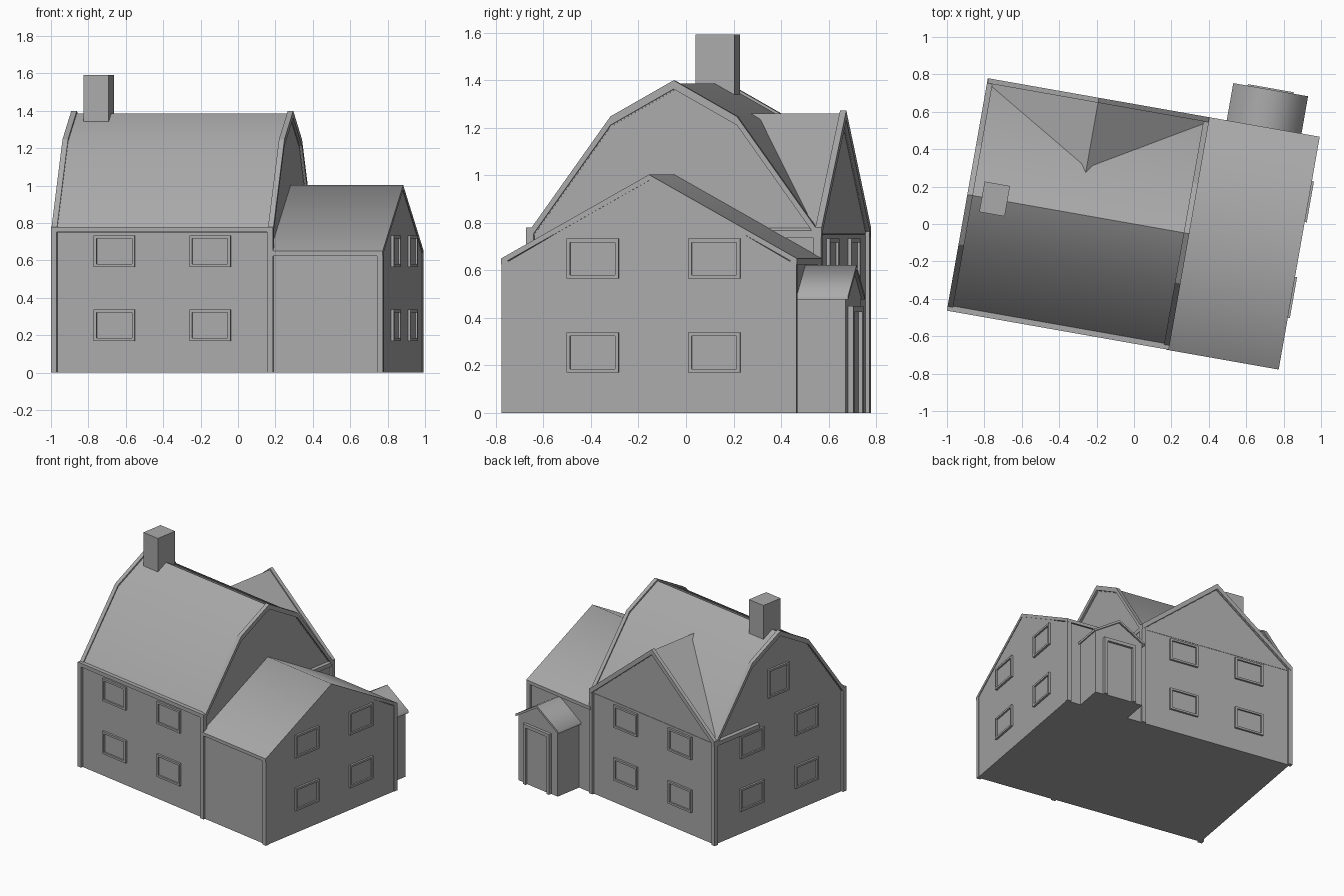
import bpy, bmesh, math
from mathutils import Matrix

cube = bpy.data.objects.get("Cube")
if cube:
    bpy.data.objects.remove(cube, do_unlink=True)

GREY = bpy.data.materials.new("plain grey")
GREY.use_nodes = True
GREY.diffuse_color = (0.4, 0.4, 0.4, 1)
GREY.node_tree.nodes["Principled BSDF"].inputs["Base Color"].default_value = (0.4, 0.4, 0.4, 1)

# The whole house stands turned on its plot
TURN = Matrix.Rotation(math.radians(-10), 4, 'Z')


def finish(name, bm, smooth=None):
    bmesh.ops.recalc_face_normals(bm, faces=bm.faces[:])
    bm.transform(TURN)
    mesh = bpy.data.meshes.new(name)
    bm.to_mesh(mesh)
    bm.free()
    mesh.materials.append(GREY)
    ob = bpy.data.objects.new(name, mesh)
    bpy.context.collection.objects.link(ob)
    if smooth:
        bpy.ops.object.select_all(action='DESELECT')
        ob.select_set(True)
        bpy.context.view_layer.objects.active = ob
        bpy.ops.object.shade_smooth_by_angle(angle=math.radians(smooth))
    return ob


def prism(name, profile, axis, start, end, smooth=None):
    """Extrude a (side, height) profile along the x or y axis."""
    bm = bmesh.new()
    rings = []
    for t in (start, end):
        rings.append([bm.verts.new((t, s, z) if axis == 'x' else (s, t, z)) for s, z in profile])
    a, b = rings
    bm.faces.new(a)
    bm.faces.new(b[::-1])
    for i in range(len(a)):
        j = (i + 1) % len(a)
        bm.faces.new((a[i], a[j], b[j], b[i]))
    return finish(name, bm, smooth)


def box(name, x0, x1, y0, y1, z0, z1):
    return prism(name, [(x0, z0), (x1, z0), (x1, z1), (x0, z1)], 'y', y0, y1)


def mirrored(half, centre=0):
    """Half profile from eave to ridge, mirrored to a full roof line."""
    full = half + [(-s, z) for s, z in half[-2::-1]]
    return [(s + centre, z) for s, z in full]


def band(line, depth):
    return line + [(s, z - depth) for s, z in line[::-1]]


def body(line):
    return [(line[0][0], 0)] + line + [(line[-1][0], 0)]


def lift(line, dz):
    return [(s, z + dz) for s, z in line]


def window(name, axis, wall, sign, centre, width, z0, z1):
    """Raised frame with a recessed pane, on a wall facing sign * axis."""
    rim, deep = 0.015, 0.015
    l, r = centre - width / 2, centre + width / 2
    bm = bmesh.new()

    def ring(d, t):
        pts = [(l + d, z0 + d), (r - d, z0 + d), (r - d, z1 - d), (l + d, z1 - d)]
        w = wall + sign * t
        return [bm.verts.new((w, s, z) if axis == 'x' else (s, w, z)) for s, z in pts]

    rings = [ring(0, -0.005), ring(0, deep), ring(rim, deep), ring(rim, 0.003)]
    for a, b in zip(rings, rings[1:]):
        for i in range(4):
            j = (i + 1) % 4
            bm.faces.new((a[i], a[j], b[j], b[i]))
    bm.faces.new(rings[0])
    bm.faces.new(rings[-1])
    finish(name, bm)


MID = -0.302   # centre of the main block
STOREYS = (("lower", 0.17, 0.338), ("upper", 0.565, 0.733))

# Main block with gambrel roof
gambrel = mirrored([(-0.607, 0.767), (-0.27, 1.235), (0, 1.387)])
wall_line = mirrored([(-0.613, 0.75), (-0.27, 1.215), (0, 1.365)])
prism("main_walls", body(wall_line), 'x', -0.888, 0.285)
prism("main_roof", band(gambrel, 0.03), 'x', -0.89, 0.287, 30)
for side, x0, x1 in (("right", -0.905, -0.875), ("left", 0.27, 0.3)):
    prism("main_bargeboard_" + side, band(lift(gambrel, 0.013), 0.037), 'x', x0, x1)
box("front_eave", -0.905, 0.3, -0.63, -0.6, 0.752, 0.78)

# Corner posts of the main block
for i, x in enumerate((-0.905, 0.268)):
    for j, y in enumerate((-0.63, 0.598)):
        box(f"main_post_{i}{j}", x, x + 0.032, y, y + 0.032, 0, 0.78)

# Wide rear cross gable
gable = mirrored([(-0.6, 0.767), (0, 1.26)], MID)
prism("rear_gable", body(lift(gable, -0.015))[1:-1], 'y', 0.2, 0.613)
prism("rear_gable_roof", band(gable, 0.03), 'y', 0.2, 0.618)
prism("rear_bargeboard", band(lift(gable, 0.012), 0.04), 'y', 0.605, 0.632)

# Chimney
box("chimney", -0.826, -0.688, -0.08, 0.085, 1.25, 1.592)

# Side annex with plain pitched roof
pitch = mirrored([(-0.632, 0.65), (0, 1.003)])
annex_line = mirrored([(-0.615, 0.63), (0, 0.985)])
prism("annex_walls", body(annex_line), 'x', 0.27, 0.893)
prism("annex_roof", band(pitch, 0.025), 'x', 0.286, 0.897, 60)
for i, y in enumerate((-0.63, 0.598)):
    box(f"annex_post_{i}", 0.865, 0.897, y, y + 0.032, 0, 0.64)

# Rear porch
PORCH = 0.595
porch_roof = mirrored([(-0.203, 0.495), (0, 0.622)], PORCH)
porch_line = mirrored([(-0.187, 0.49), (0, 0.605)], PORCH)
prism("porch_walls", body(porch_line), 'y', 0.6, 0.82)
prism("porch_roof", band(porch_roof, 0.018), 'y', 0.6, 0.834, 70)
prism("door_frame", [(0.47, 0), (0.47, 0.45), (0.72, 0.45), (0.72, 0),
                     (0.695, 0), (0.695, 0.425), (0.495, 0.425), (0.495, 0)], 'y', 0.815, 0.842)
box("door_leaf", 0.495, 0.695, 0.815, 0.825, 0, 0.425)

# Windows, two storeys on every main wall
for storey, z0, z1 in STOREYS:
    for side, off in (("a", -0.26), ("b", 0.26)):
        tag = f"{storey}_{side}"
        window("front_window_" + tag, 'y', -0.613, -1, MID + off, 0.222, z0, z1)
        window("rear_window_" + tag, 'y', 0.613, 1, MID + off, 0.222, z0, z1)
        window("end_window_" + tag, 'x', -0.888, -1, off, 0.222, z0, z1)
        window("annex_window_" + tag, 'x', 0.893, 1, off + 0.02, 0.222, z0, z1)
window("attic_window", 'x', -0.888, -1, 0.01, 0.195, 0.93, 1.14)
